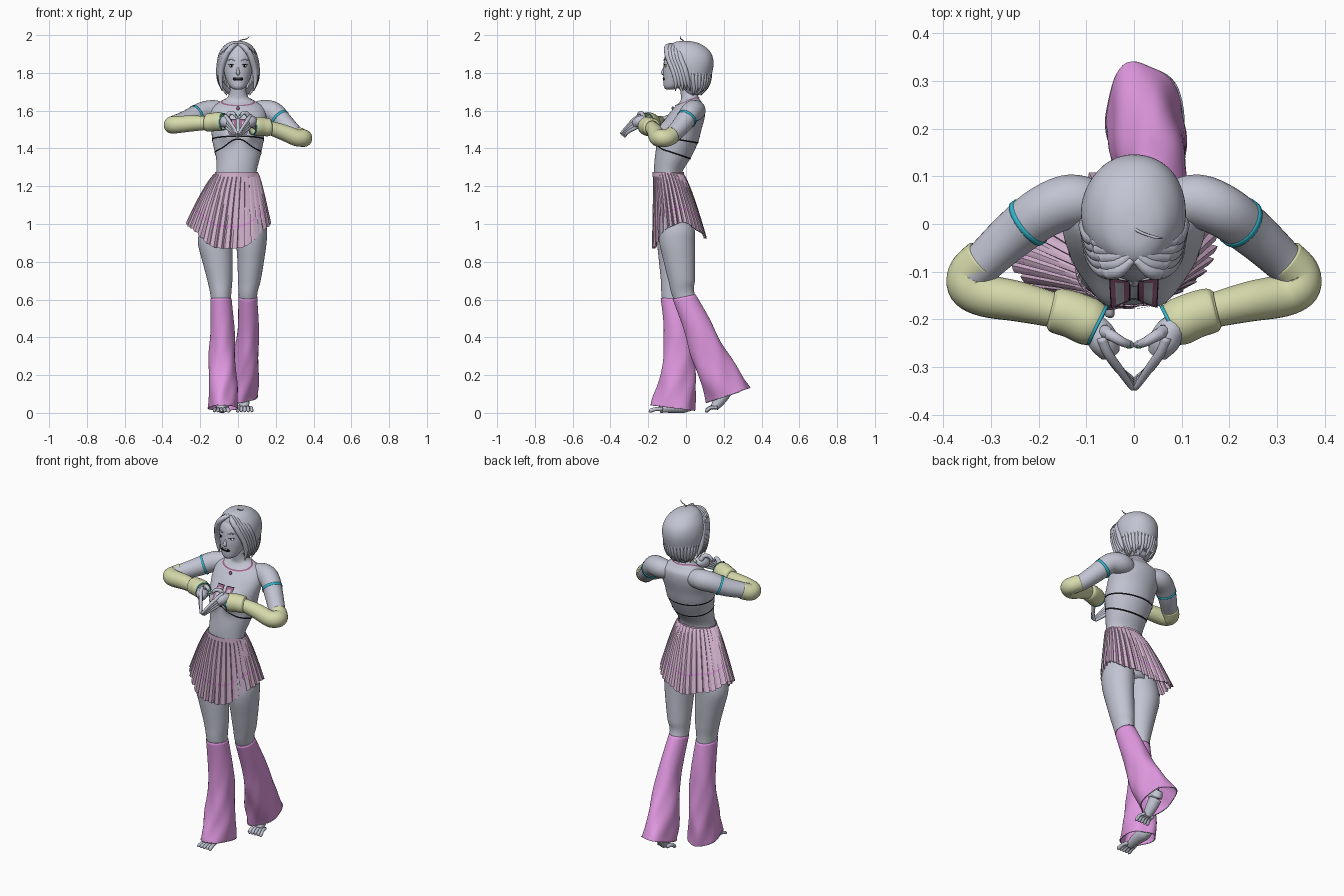
import bpy, bmesh, math
from mathutils import Vector
from math import sin, cos, pi, radians, exp

def mat(name, r, g, b):
    m = bpy.data.materials.new(name)
    m.diffuse_color = (r, g, b, 1)
    return m

BODY = mat("grey_body", .54, .56, .65)
PINK = mat("orchid_pink", .76, .32, .76)
GLOVE = mat("pale_olive", .68, .71, .41)
SKIRT = mat("dusty_pink", .70, .48, .66)
CYAN = mat("cyan", .03, .46, .6)
BLACK = mat("black", .006, .006, .008)
GREEN = mat("green", .08, .38, .2)
MAUVE = mat("mauve", .36, .13, .26)
WHITE = mat("white", .8, .8, .82)

def spline(keys, steps=6):
    """Catmull-Rom through tuples of any length."""
    out = []
    k = [keys[0]] + list(keys) + [keys[-1]]
    for i in range(1, len(k) - 2):
        for s in range(steps):
            t = s / steps
            out.append(tuple(.5 * (2*b + (c-a)*t + (2*a-5*b+4*c-d)*t*t + (3*b-a-3*c+d)*t**3)
                             for a, b, c, d in zip(k[i-1], k[i], k[i+1], k[i+2])))
    return out + [tuple(keys[-1])]

def skin(name, rings, mats, wrap=True, caps=True, smooth=True, rule=None, solid=0):
    """Join rows of points into a surface; rule(row) gives the material index."""
    bm = bmesh.new()
    rows = [[bm.verts.new(p) for p in r] for r in rings]
    n = len(rows[0])
    for j in range(len(rows) - 1):
        for i in range(n if wrap else n - 1):
            f = bm.faces.new((rows[j][i], rows[j][(i+1) % n], rows[j+1][(i+1) % n], rows[j+1][i]))
            f.smooth = smooth
            f.material_index = rule(j) if rule else 0
    if caps and wrap:
        for r in (rows[0], rows[-1]):
            bm.faces.new(r).smooth = smooth
    bmesh.ops.recalc_face_normals(bm, faces=bm.faces)
    me = bpy.data.meshes.new(name)
    bm.to_mesh(me)
    bm.free()
    for m in mats:
        me.materials.append(m)
    ob = bpy.data.objects.new(name, me)
    bpy.context.collection.objects.link(ob)
    if solid:
        ob.modifiers.new("thickness", 'SOLIDIFY').thickness = solid
    return ob

def loft(name, keys, mats, n=36, steps=6, fold=0, **kw):
    """Keys are x, y, z, rx, ry, tilt about x in degrees."""
    rings = []
    ks = spline(keys, steps)
    for j, (x, y, z, rx, ry, t) in enumerate(ks):
        t, g = radians(t), fold * min(1, 1.6 * j / len(ks))
        ring = []
        for i in range(n):
            a = 2 * pi * i / n
            w = 1 + g * sin(3*a + 16*z) + .6 * g * sin(5*a - 25*z)
            ring.append((x + rx*w*cos(a), y + ry*w*sin(a)*cos(t), z + ry*w*sin(a)*sin(t)))
        rings.append(ring)
    return skin(name, rings, mats, **kw)

def tube(name, keys, m, n=16, steps=6, **kw):
    """Keys are x, y, z, radius."""
    ks = spline(keys, steps)
    rings = []
    for j, k in enumerate(ks):
        d = Vector(ks[min(j+1, len(ks)-1)][:3]) - Vector(ks[max(j-1, 0)][:3])
        u = d.cross(Vector((.13, .21, 1)) if abs(d.z) < .8*d.length else Vector((0, 1, .1))).normalized()
        v = d.cross(u).normalized()
        rings.append([Vector(k[:3]) + (u*cos(2*pi*i/n) + v*sin(2*pi*i/n)) * k[3] for i in range(n)])
    return skin(name, rings, [m], **kw)

def ball(name, c, r, m):
    x, y, z = c
    prof = [(x, y, z + r[2]*sin(b), max(r[0]*cos(b), 1e-4), max(r[1]*cos(b), 1e-4), 0)
            for b in [pi*(i/10 - .5) for i in range(11)]]
    return loft(name, prof, [m], n=18, steps=1)

# Torso and neck: x, y, z, rx, ry
TORSO = spline([(-.03, -.065, .98, .09, .08), (-.02, -.07, 1.1, .128, .088), (-.01, -.085, 1.2, .116, .08),
                (-.008, -.095, 1.27, .106, .075), (0, -.07, 1.35, .116, .095), (0, -.045, 1.43, .134, .108),
                (0, -.03, 1.5, .142, .112), (0, 0, 1.57, .15, .1), (0, .02, 1.62, .135, .08),
                (0, .024, 1.65, .09, .055), (0, .018, 1.68, .05, .045), (0, 0, 1.77, .042, .042)], 8)

def torso_point(z, a, off=0):
    for p, q in zip(TORSO, TORSO[1:]):
        if p[2] <= z <= q[2]:
            break
    t = (z - p[2]) / (q[2] - p[2])
    cx, cy, _, rx, ry = [u + (v-u)*t for u, v in zip(p, q)]
    x, y = cx + (rx+off)*cos(a), cy + (ry+off)*sin(a)
    if sin(a) < 0:
        y += .035 * sin(a) * exp(-((z-1.47)/.05)**2 - ((abs(x)-.06)/.045)**2)
    return (x, y, z)

skin("torso", [[torso_point(k[2], 2*pi*i/64) for i in range(64)] for k in TORSO], [BODY])

def patch(name, m, a0, a1, zf, half, off, n=72, rows=2):
    """Thin strip lying on the torso between two angles (degrees)."""
    angs = [radians(a0 + (a1-a0)*i/n) for i in range(n + 1)]
    skin(name, [[torso_point(zf(a) + half*(2*j/(rows-1) - 1), a, off) for a in angs]
                for j in range(rows)], [m], wrap=False)

# Top edging, chest panels, necklace
patch("top_upper_edge", BLACK, 0, 360, lambda a: 1.447 - .018*sin(a), .004, .002)
patch("top_lower_edge", BLACK, 0, 360, lambda a: 1.375 - .03*sin(a) + (.045*max(0, -sin(a))**8), .004, .002)
for s in (-1, 1):
    a0, a1 = -90 + 4*s, -90 + 19*s
    patch("chest_panel_border", BLACK, a0 - 1.2*s, a1 + 1.2*s, lambda a: 1.515, .041, .002, 8, 10)
    patch("chest_panel", MAUVE, a0, a1, lambda a: 1.515, .038, .0035, 8, 10)
    patch("chest_panel_centre", BODY, a0 + 4*s, a1 - 4*s, lambda a: 1.515, .028, .005, 8, 10)
patch("necklace", MAUVE, 0, 360, lambda a: 1.647 + .02*sin(a) + .012*cos(a)**2, .003, .003)
px, py, pz = torso_point(1.612, -pi/2)
ball("pendant", (px, py - .003, pz), (.008, .006, .011), MAUVE)

# Pleated skirt
PLEATS, ROWS = 34, 36
rings = []
for j in range(ROWS + 1):
    t = j / ROWS
    ring = []
    for i in range(PLEATS * 4):
        a = 2 * pi * (i + (0, .15, .3, 0)[i % 4]) / (PLEATS * 4)
        w = 1 + (.016 + .04*t) * (.6, .85, 1, -.8)[i % 4]
        hem = (.93 if sin(a) > 0 else .865) + (.075 if sin(a) > 0 else .14) * cos(a)**2 + .006*sin(7*a)
        f = t ** .75
        ring.append((-.006 - .044*f + (.112 + .102*f)*w*cos(a),
                     -.095 + .06*f + (.077 + .061*f)*w*sin(a), 1.27 + (hem - 1.27)*t))
    rings.append(ring)
skin("pleated_skirt", rings, [SKIRT, PINK], caps=False, smooth=False,
     rule=lambda j: int(j == 25), solid=.003)
patch("skirt_waistband", SKIRT, 0, 360, lambda a: 1.262, .012, .008)

# Legs
loft("left_leg", [(-.075, -.07, 1.12, .075, .08, 0), (-.105, -.07, .98, .093, .088, 0), (-.12, -.068, .9, .092, .085, 0),
                  (-.108, -.066, .8, .08, .077, 0), (-.096, -.065, .7, .066, .068, 0), (-.09, -.065, .6, .053, .062, 0),
                  (-.085, -.04, .42, .05, .055, 0), (-.083, -.02, .2, .034, .036, 0), (-.083, -.02, .05, .032, .036, 0)], [BODY])
loft("right_leg", [(.055, -.06, 1.12, .07, .08, 0), (.07, -.05, .98, .082, .095, 0), (.071, -.047, .9, .08, .094, 0),
                   (.067, -.035, .8, .07, .083, 0), (.06, -.022, .7, .06, .07, 5), (.052, -.008, .61, .048, .057, 15),
                   (.05, .08, .42, .046, .05, 22), (.03, .17, .22, .034, .036, 22), (.025, .205, .12, .03, .034, 25)], [BODY])

# Flared leg warmers with a pale rim
def warmer(name, keys):
    last = (len(keys) - 1) * 8 - 1
    loft(name, keys, [PINK, BODY], n=48, steps=8, fold=.055, caps=False,
         rule=lambda j: int(j >= last - 2), solid=.004)
warmer("left_leg_warmer", [(-.09, -.067, .605, .056, .067, -3), (-.083, -.045, .44, .064, .072, 0), (-.083, -.04, .3, .07, .08, 0),
                           (-.081, -.05, .15, .074, .1, -3), (-.08, -.065, .04, .078, .116, -6), (-.08, -.066, .025, .078, .117, -7)])
warmer("right_leg_warmer", [(.052, -.01, .615, .05, .062, 12), (.054, .065, .45, .056, .076, 22), (.045, .115, .32, .066, .09, 25),
                            (.03, .175, .19, .078, .105, 23), (.02, .22, .105, .08, .119, 19), (.02, .224, .094, .08, .12, 18)])

# Bare feet
def foot(name, pts, tip, spread):
    tube(name, pts, BODY)
    bx, by, bz, _ = pts[-1]
    for i in range(5):
        o = (i - 2) * spread
        r = .0085 + .002 * (i == 4)
        tube(name + "_toe", [(bx + o*.8, by + .015, bz, r), (bx + o, by - .02, bz, r),
                             (bx + o*1.1, by + tip, .011, r), (bx + o*1.1, by + tip - .006, .011, .003)], BODY, 8, 3)
foot("left_foot", [(-.083, .03, .03, .02), (-.083, -.01, .036, .036), (-.085, -.08, .032, .032), (-.088, -.14, .02, .02)], -.05, .017)
foot("right_foot", [(.025, .24, .15, .02), (.025, .215, .12, .033), (.03, .18, .07, .032), (.036, .15, .028, .022)], -.042, -.017)

# Arms, gloves and hands forming a heart
for s, side, ez, wz in ((-1, "left", 1.525, 1.54), (1, "right", 1.455, 1.515)):
    mz = (1.6 + ez) / 2
    sl = (1.59 - mz) / .06
    tube(side + "_upper_arm", [(s*.07, .04, 1.595, .045), (s*.13, .048, 1.6, .056), (s*.19, .025, 1.59, .055),
                               (s*.25, -.02, mz, .05), (s*.31, -.075, ez + .015, .044), (s*.35, -.115, ez, .042)], BODY, 24)
    tube(side + "_arm_band", [(s*x, .003 - (x-.222)*.75, mz + (.25 - x)*sl, .0555) for x in (.218, .226)], CYAN, 28, 2)
    tube(side + "_glove", [(s*.315, -.075, ez + .013, .046), (s*.343, -.103, ez, .046), (s*.344, -.132, ez, .046),
                           (s*.31, -.15, ez + .002, .045), (s*.24, -.163, (ez+wz)/2, .042), (s*.16, -.183, wz - .005, .036),
                           (s*.1, -.205, wz, .033)], GLOVE, 24)
    tube(side + "_glove_cuff", [(s*.175, -.178, wz - .004, .037), (s*.163, -.181, wz - .004, .047), (s*.13, -.19, wz, .049),
                                (s*.095, -.205, wz + .002, .05), (s*.076, -.213, wz + .002, .044)],
         GLOVE, 24, caps=False, solid=.004)
    tube(side + "_cuff_trim", [(s*.08, -.211, wz + .002, .047), (s*.074, -.214, wz + .002, .046)], CYAN, 24, 1, caps=False, solid=.002)
    tube(side + "_palm", [(s*.11, -.2, wz, .026), (s*.078, -.222, 1.54, .03), (s*.063, -.247, 1.54, .032),
                          (s*.05, -.272, 1.53, .022)], BODY)
    for i in range(4):
        z = .016 * i
        tip = (s*.005, -.342 + .006*i, 1.482 - .006*i)
        tube(side + "_finger", [(s*.068, -.238, 1.572 - z, .011), (s*.054, -.272, 1.555 - z, .0105),
                                (s*.029, -.307, 1.52 - z*.7, .009), (*tip, .006), (s*.003, tip[1] - .003, tip[2] - .004, .002)], BODY, 10, 4)
        ball(side + "_nail", (s*.009, tip[1] + .003, tip[2] + .005), (.004, .005, .003), GREEN)
    tube(side + "_thumb", [(s*.062, -.225, 1.56, .015), (s*.045, -.235, 1.585, .012), (s*.024, -.247, 1.585, .01),
                           (s*.007, -.253, 1.565, .008), (s*.005, -.253, 1.557, .003)], BODY, 10, 4)
    ball(side + "_thumb_nail", (s*.012, -.257, 1.576), (.006, .004, .006), GREEN)

# Head and face
loft("head", [(0, -.085, 1.712, .018, .02, 0), (0, -.072, 1.727, .042, .045, 0), (0, -.047, 1.77, .064, .073, 0),
              (0, -.032, 1.83, .078, .088, 0), (0, -.02, 1.9, .078, .088, 0), (0, -.005, 1.95, .05, .06, 0)], [BODY])
tube("nose", [(0, -.112, 1.845, .004), (0, -.119, 1.815, .007), (0, -.122, 1.8, .010), (0, -.113, 1.79, .006)], BODY, 12, 4)
ball("mouth", (0, -.116, 1.768), (.028, .006, .011), BLACK)
ball("teeth", (0, -.1195, 1.772), (.015, .004, .003), WHITE)
for s in (-1, 1):
    ball("eye", (s*.034, -.108, 1.836), (.014, .006, .007), WHITE)
    ball("iris", (s*.034, -.112, 1.836), (.005, .004, .005), BLACK)
    tube("eyelash", [(s*.018, -.115, 1.841, .001), (s*.034, -.115, 1.845, .002), (s*.052, -.103, 1.842, .001)], BLACK, 6, 4)
    tube("eyebrow", [(s*.016, -.118, 1.864, .002), (s*.036, -.112, 1.871, .003), (s*.056, -.096, 1.865, .001)], BODY, 6, 4)

# Bobbed hair: shell open at the face, with curtain locks
hair = loft("hair_shell", [(0, .04, 1.685, .05, .042, 0), (0, .042, 1.72, .08, .066, 0), (0, .032, 1.78, .1, .1, 0),
                           (0, .026, 1.85, .11, .12, 0), (0, .018, 1.905, .1, .116, 0), (0, .005, 1.945, .072, .088, 0),
                           (0, -.005, 1.964, .04, .05, 0), (0, -.008, 1.97, .004, .005, 0)], [BODY], n=56, fold=.012)
bm = bmesh.new()
bm.from_mesh(hair.data)
face_gap = [f for f in bm.faces if (c := f.calc_center_median()).y < -.01 and c.z < 1.915 and abs(c.x) < .09]
bmesh.ops.delete(bm, geom=face_gap, context='FACES')
bm.to_mesh(hair.data)
bm.free()
for s in (-1, 1):
    for i in range(5):
        e = i * .016
        tube("front_lock", [(s*.004, -.075 + e, 1.952, .008), (s*.035, -.1 + e, 1.935, .015), (s*(.066 + e*.3), -.096 + e, 1.89, .016),
                            (s*(.088 + e*.2), -.07 + e, 1.82, .015), (s*(.092 + e*.1), -.055 + e, 1.76, .012),
                            (s*.084, -.055 + e*1.2, 1.705 + .006*(i % 2), .002)], BODY, 10, 5)
for i in range(17):
    a = radians(2 + 11*i)
    tube("nape_lock", [(.1*cos(a), .031 + .102*sin(a), 1.82, .004), (.094*cos(a), .033 + .092*sin(a), 1.77, .011),
                       (.078*cos(a), .04 + .066*sin(a), 1.72, .010),
                       (.062*cos(a), .035 + .045*sin(a), 1.682 + .008*(i % 3), .002)], BODY, 8, 4)
tube("stray_hair", [(0, -.01, 1.965, .004), (.02, -.02, 1.975, .003), (.045, -.028, 1.98, .003), (.06, -.03, 1.994, .001)], BODY, 6, 4)
